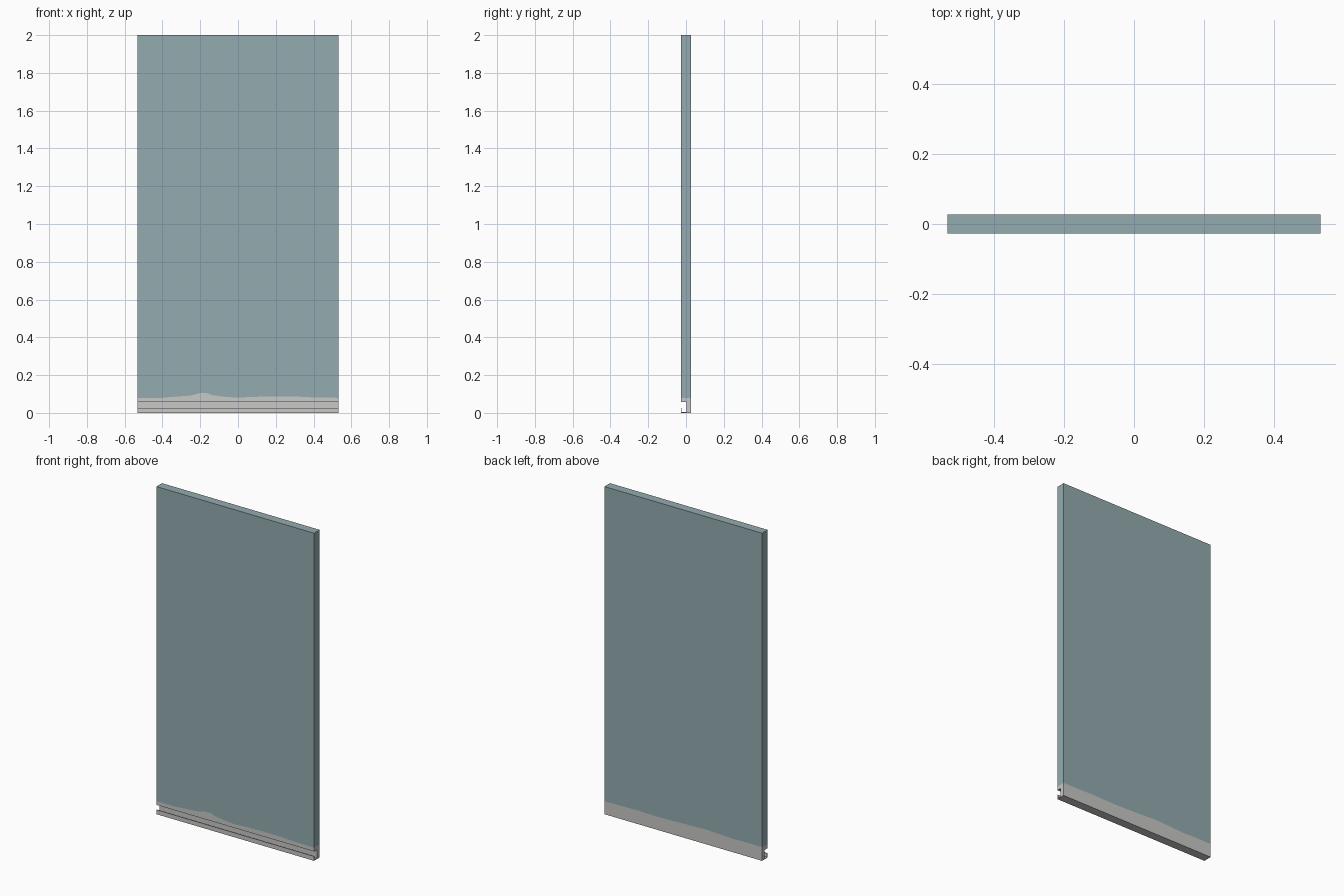
import bpy, bmesh

if "Cube" in bpy.data.objects:
    bpy.data.objects.remove(bpy.data.objects["Cube"])

W, D, H = 0.5325, 0.027, 2.0   # half width, half depth, height


def material(name, rgb):
    m = bpy.data.materials.new(name)
    m.diffuse_color = (*rgb, 1.0)
    m.use_nodes = True
    m.node_tree.nodes["Principled BSDF"].inputs["Base Color"].default_value = m.diffuse_color
    return m


teal = material("teal paint", (0.296, 0.407, 0.430))
grey = material("bare grey", (0.578, 0.578, 0.572))

# Worn paint edge: x, height on front, height on back
paint_edge = [
    (-W, .080, .084), (-.40, .080, .084), (-.33, .086, .082), (-.25, .092, .086),
    (-.205, .104, .088), (-.165, .104, .090), (-.13, .093, .090), (-.08, .086, .088),
    (0, .080, .085), (.08, .085, .082), (.20, .087, .080), (.32, .086, .083),
    (.42, .081, .081), (W, .080, .080),
]


def section(front, back):
    """Panel outline (y, z) with a hooked groove at the foot of the front."""
    return [(-D, front), (-D, H), (D, H), (D, back),              # painted
            (D, 0), (-D, 0), (-D, .027), (-.023, .027),           # foot and lip
            (-.023, .004), (.002, .004), (.002, .057), (-D, .057)]  # groove


bm = bmesh.new()
rings = [[bm.verts.new((x, y, z)) for y, z in section(f, b)] for x, f, b in paint_edge]

# Skin between neighbouring sections, painted above the worn edge
n = len(rings[0])
for a, b in zip(rings, rings[1:]):
    for i in range(n):
        j = (i + 1) % n
        face = bm.faces.new((a[i], a[j], b[j], b[i]))
        face.material_index = 0 if i < 3 else 1

# End faces, split at the paint edge
for r in (rings[0], rings[-1]):
    bm.faces.new(r[0:4]).material_index = 0
    bm.faces.new([r[0]] + r[3:]).material_index = 1

bmesh.ops.recalc_face_normals(bm, faces=bm.faces)
mesh = bpy.data.meshes.new("door_panel")
bm.to_mesh(mesh)
bm.free()
mesh.materials.append(teal)
mesh.materials.append(grey)
panel = bpy.data.objects.new("door_panel", mesh)
bpy.context.collection.objects.link(panel)
